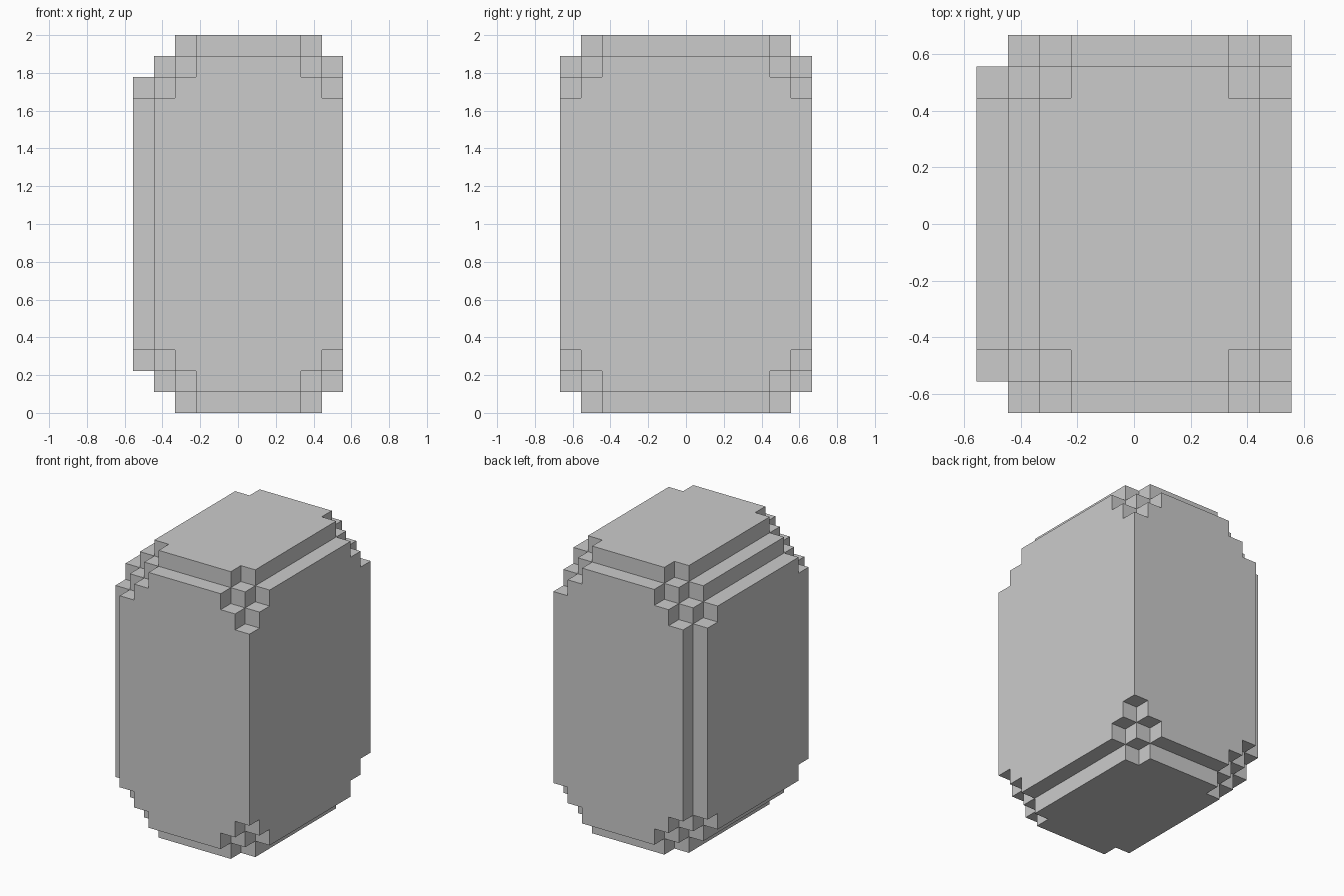
import bpy, bmesh
from mathutils import Vector

if "Cube" in bpy.data.objects:
    bpy.data.objects.remove(bpy.data.objects["Cube"])

U = 2 / 18                      # size of one block
NX, NY, NZ = 10, 12, 18         # block counts along x, y, z


def filled(x, y, z):
    """True where the rounded block body is solid."""
    if not (0 <= x < NX and 0 <= y < NY and 0 <= z < NZ):
        return False
    b, c = min(y, NY - 1 - y), min(z, NZ - 1 - z)
    if b + c < 1:                                   # front/back horizontal edges
        return False
    if x < NX // 2:                                 # left side: larger rounding
        return not (x + c < 2 or x + b < 1 or x + b + c < 4)
    a = NX - 1 - x                                  # right side: smaller rounding
    return not (a + c < 1 or a + b + c < 3)


# Skin of the stepped body: one quad per exposed block side
bm = bmesh.new()
axes = [Vector((1, 0, 0)), Vector((0, 1, 0)), Vector((0, 0, 1))]
origin = Vector((NX / 2, NY / 2, 0))
for x in range(NX):
    for y in range(NY):
        for z in range(NZ):
            if not filled(x, y, z):
                continue
            for i in range(3):
                u, v = axes[(i + 1) % 3], axes[(i + 2) % 3]
                for s in (0, 1):
                    n = axes[i] * (2 * s - 1)
                    if filled(x + int(n.x), y + int(n.y), z + int(n.z)):
                        continue
                    p = Vector((x, y, z)) - origin + axes[i] * s
                    quad = [p, p + u, p + u + v, p + v]
                    if s == 0:
                        quad.reverse()
                    bm.faces.new([bm.verts.new(q * U) for q in quad])

# Weld the quads and merge coplanar ones into clean flat faces
bmesh.ops.remove_doubles(bm, verts=bm.verts, dist=U * 0.01)
bmesh.ops.dissolve_limit(bm, angle_limit=0.02, verts=bm.verts, edges=bm.edges)

mesh = bpy.data.meshes.new("stepped_body")
bm.to_mesh(mesh)
bm.free()
bpy.context.collection.objects.link(bpy.data.objects.new("stepped_body", mesh))
